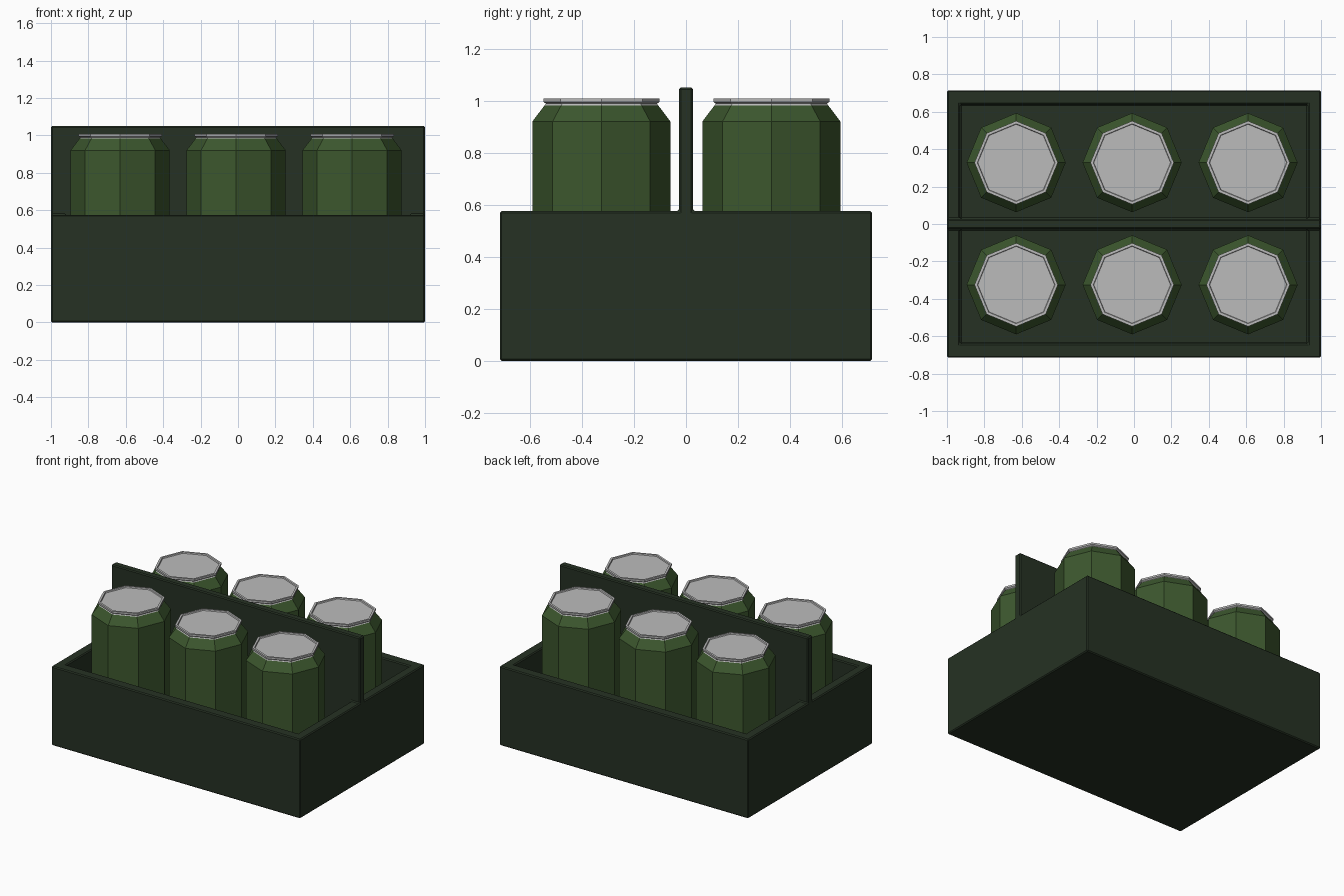
import bpy, bmesh, math
from itertools import product

if "Cube" in bpy.data.objects:
    bpy.data.objects.remove(bpy.data.objects["Cube"])


def material(name, rgb):
    m = bpy.data.materials.new(name)
    m.diffuse_color = (*rgb, 1)
    m.use_nodes = True
    m.node_tree.nodes["Principled BSDF"].inputs["Base Color"].default_value = m.diffuse_color
    return m


def add_object(name, bm, mats):
    bmesh.ops.recalc_face_normals(bm, faces=bm.faces)
    me = bpy.data.meshes.new(name)
    bm.to_mesh(me)
    bm.free()
    for m in mats:
        me.materials.append(m)
    ob = bpy.data.objects.new(name, me)
    bpy.context.collection.objects.link(ob)
    return ob


crate_green = material("crate green", (0.019, 0.031, 0.017))
can_green = material("can green", (0.045, 0.095, 0.027))
metal = material("lid metal", (0.5, 0.5, 0.5))

FLOOR, RIM, TOP = 0.07, 0.575, 1.05

# Crate with its centre divider, built as one solid from blocks on a coarse grid
breaks = ([-1, -0.93, 0.93, 1],
          [-0.715, -0.64, -0.027, 0.027, 0.64, 0.715],
          [0, FLOOR, RIM, TOP])


def filled(c):
    i, j, k = c
    if not (0 <= i < 3 and 0 <= j < 5 and 0 <= k < 3):
        return False
    wall = i in (0, 2) or j in (0, 4)
    return k == 0 or j == 2 or (k == 1 and wall)


bm = bmesh.new()
corners = {}


def corner(idx):
    if idx not in corners:
        corners[idx] = bm.verts.new([breaks[a][idx[a]] for a in range(3)])
    return corners[idx]


for cell in product(range(3), range(5), range(3)):
    if not filled(cell):
        continue
    for axis, side in product(range(3), (0, 1)):
        near = list(cell)
        near[axis] += 2 * side - 1
        if filled(near):
            continue
        u, v = [a for a in range(3) if a != axis]
        quad = []
        for du, dv in ((0, 0), (1, 0), (1, 1), (0, 1)):
            p = list(cell)
            p[axis] += side
            p[u] += du
            p[v] += dv
            quad.append(corner(tuple(p)))
        bm.faces.new(quad)
bmesh.ops.recalc_face_normals(bm, faces=bm.faces)
bmesh.ops.dissolve_limit(bm, angle_limit=0.01, verts=bm.verts, edges=bm.edges)
crate = add_object("crate", bm, [crate_green])
bevel = crate.modifiers.new("edge_bevel", "BEVEL")
bevel.width = 0.007
bevel.segments = 1

# Eight-sided can: (radius, height, material of the band above)
PROFILE = [(0.265, FLOOR, 0), (0.265, 0.92, 0), (0.218, 0.982, 1),
           (0.213, 0.988, 1), (0.223, 0.995, 1), (0.223, 1.008, 1),
           (0.208, 1.008, 1), (0.205, 1.0, 1)]


def add_can(name, x, y):
    bm = bmesh.new()
    rings = [[bm.verts.new((r * math.cos(n * math.pi / 4),
                            r * math.sin(n * math.pi / 4), z)) for n in range(8)]
             for r, z, _ in PROFILE]
    for (lo, hi), (_, _, mat) in zip(zip(rings, rings[1:]), PROFILE):
        for n in range(8):
            m = (n + 1) % 8
            bm.faces.new((lo[n], lo[m], hi[m], hi[n])).material_index = mat
    bm.faces.new(rings[0])
    bm.faces.new(rings[-1]).material_index = 1
    add_object(name, bm, [can_green, metal]).location = (x, y, 0)


for row, y in (("front", -0.325), ("back", 0.328)):
    for col, x in (("left", -0.63), ("middle", -0.01), ("right", 0.61)):
        add_can(f"can_{row}_{col}", x, y)
